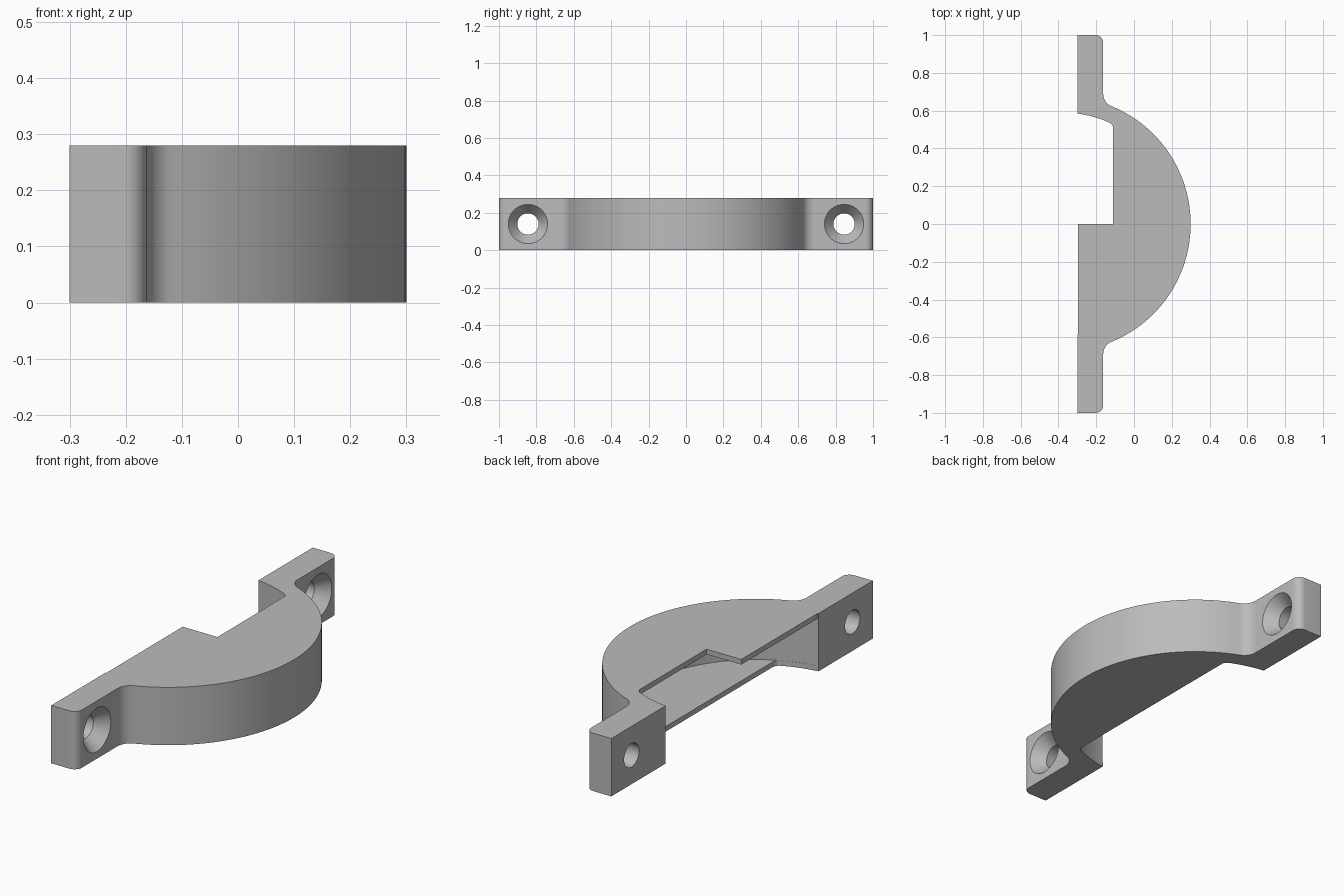
import bpy, bmesh, math
from mathutils import Matrix

cube = bpy.data.objects.get("Cube")
if cube:
    bpy.data.objects.remove(cube, do_unlink=True)

HEIGHT, SKIN = 0.28, 0.025           # overall height, plate thickness
CX, R_OUT, R_IN = -0.374, 0.674, 0.59  # shared centre and radii of the housing
BACK, FLANGE, EDGE = -0.3, -0.163, -0.11
HOLE_Y = 0.845

grey = bpy.data.materials.new("light_grey")
grey.use_nodes = True
grey.diffuse_color = (0.5, 0.5, 0.5, 1)
grey.node_tree.nodes["Principled BSDF"].inputs["Base Color"].default_value = (0.5, 0.5, 0.5, 1)


def arc(cx, cy, r, a0, a1, n):
    return [(cx + r * math.cos(a0 + (a1 - a0) * i / n),
             cy + r * math.sin(a0 + (a1 - a0) * i / n)) for i in range(n + 1)]


def finish(name, bm):
    bmesh.ops.recalc_face_normals(bm, faces=bm.faces)
    mesh = bpy.data.meshes.new(name)
    bm.to_mesh(mesh)
    bm.free()
    mesh.materials.append(grey)
    obj = bpy.data.objects.new(name, mesh)
    bpy.context.collection.objects.link(obj)
    return obj


def prism(name, points, z0, z1):
    bm = bmesh.new()
    face = bm.faces.new([bm.verts.new((x, y, z0)) for x, y in points])
    new = bmesh.ops.extrude_face_region(bm, geom=[face])["geom"]
    verts = [v for v in new if isinstance(v, bmesh.types.BMVert)]
    bmesh.ops.translate(bm, verts=verts, vec=(0, 0, z1 - z0))
    return finish(name, bm)


def cone_x(name, y, x0, x1, r0, r1):
    bm = bmesh.new()
    place = Matrix.Translation(((x0 + x1) / 2, y, HEIGHT / 2)) @ Matrix.Rotation(math.pi / 2, 4, "Y")
    bmesh.ops.create_cone(bm, cap_ends=True, segments=48, radius1=r0, radius2=r1,
                          depth=x1 - x0, matrix=place)
    return finish(name, bm)


def cut(body, cutter):
    cutter.hide_render = True
    mod = body.modifiers.new(cutter.name, "BOOLEAN")
    mod.operation, mod.solver, mod.object = "DIFFERENCE", "EXACT", cutter
    bpy.context.view_layer.objects.active = body
    bpy.ops.object.modifier_apply(modifier=mod.name)
    bpy.data.objects.remove(cutter, do_unlink=True)


def mirrored(points):
    return [(x, -y) for x, y in reversed(points)]


# Outer outline: round front, filleted into flanges with rounded ends
r = 0.07
fx = FLANGE + r
fy = math.sqrt((R_OUT + r) ** 2 - (fx - CX) ** 2)
turn = math.atan2(fy, fx - CX)
half = arc(CX, 0, R_OUT, 0, turn, 40)
half += arc(fx, fy, r, turn - math.pi, -math.pi, 10)[1:]
half += arc(FLANGE - 0.04, 0.96, 0.04, 0, math.pi / 2, 8) + [(BACK, 1)]
body = prism("strap_cover", half + mirrored(half)[:-1], 0, HEIGHT)

# Round cavity between the top and bottom plates
cut(body, prism("cavity", arc(CX, 0, R_IN, 0, math.tau, 128)[:-1], SKIN, HEIGHT - SKIN))

# Rear openings in the plates, rounded where they meet the wall
r = 0.035
wx, rw = EDGE - r, R_IN - 0.0005
wy = math.sqrt((rw - r) ** 2 - (wx - CX) ** 2)
turn = math.atan2(wy, wx - CX)
corner = arc(wx, wy, r, 0, turn, 8) + arc(CX, 0, rw, turn, math.radians(103), 12)[1:]
cut(body, prism("left_opening", [(-0.5, 0), (EDGE, 0)] + corner, -0.1, HEIGHT + 0.1))
lower = [(-0.5, -0.05), (EDGE, -0.05)] + corner
cut(body, prism("lower_opening", mirrored(lower), -0.1, HEIGHT / 2))

# Slight setback of the top plate behind the flange face
cut(body, prism("plate_setback", [(-0.4, -0.584), (-0.296, -0.584), (-0.296, 0.05), (-0.4, 0.05)],
                HEIGHT / 2, HEIGHT + 0.1))

# Countersunk screw holes
for y in (-HOLE_Y, HOLE_Y):
    cut(body, cone_x("screw_hole", y, -0.4, 0, 0.057, 0.057))
    cut(body, cone_x("countersink", y, FLANGE - 0.06, FLANGE + 0.02, 0.057, 0.121))

bpy.ops.object.select_all(action="DESELECT")
body.select_set(True)
bpy.context.view_layer.objects.active = body
bpy.ops.object.shade_smooth_by_angle(angle=math.radians(25))
